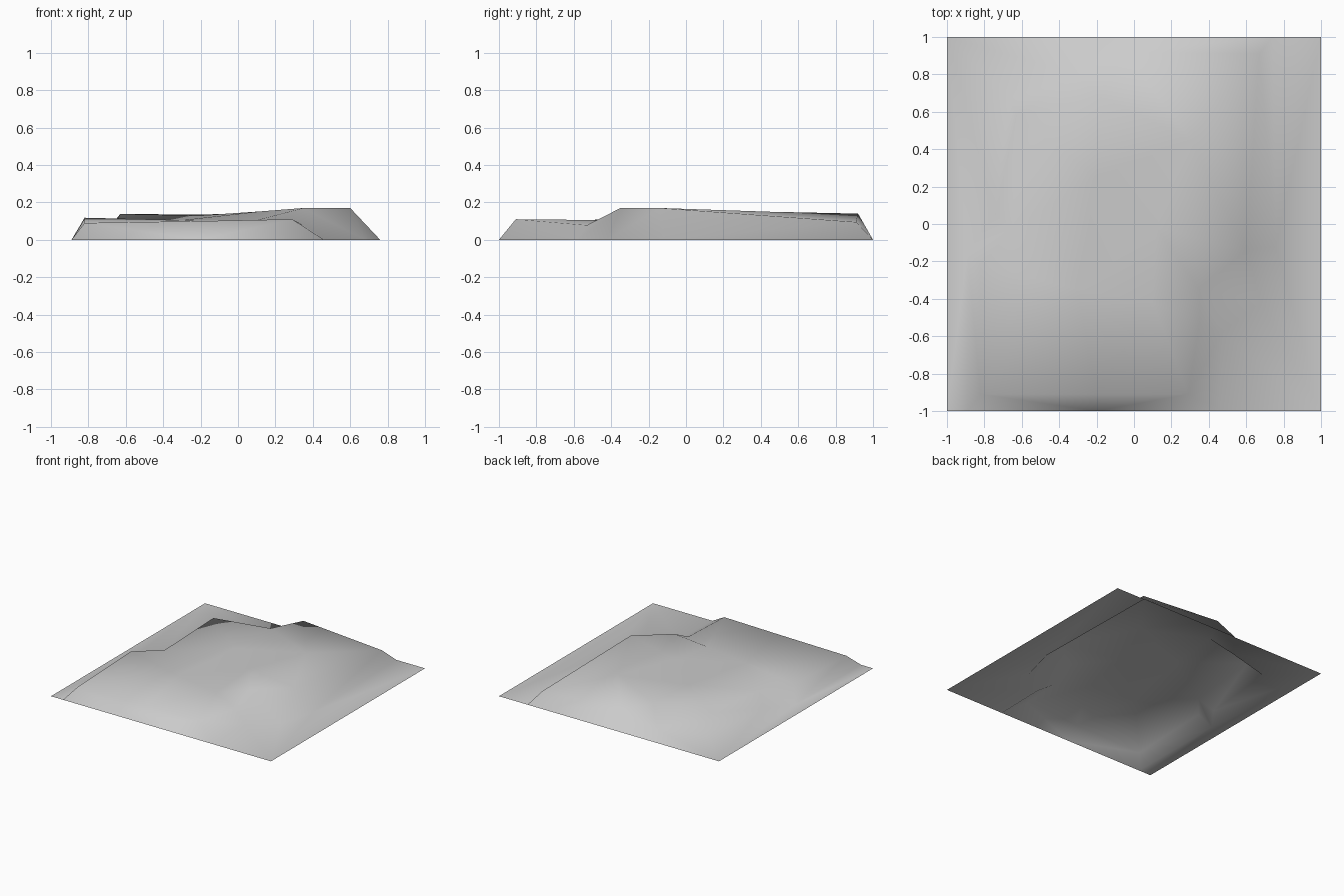
import bpy
import bmesh
from mathutils import Vector
from mathutils.geometry import delaunay_2d_cdt

if "Cube" in bpy.data.objects:
    bpy.data.objects.remove(bpy.data.objects["Cube"], do_unlink=True)

# One plain grey for the ground
grey = bpy.data.materials.new("ground_grey")
grey.use_nodes = True
colour = (0.6, 0.6, 0.6, 1)
grey.diffuse_color = colour
bsdf = next(n for n in grey.node_tree.nodes if n.type == "BSDF_PRINCIPLED")
bsdf.inputs["Base Color"].default_value = colour

# Upper rim of the plateau, anticlockwise from the front corner
crown = [(-.82, -.91, .09), (-.2, -.91, .1), (.29, -.91, .11), (.35, -.53, .078),
         (.35, -.35, .17), (.6, -.14, .17), (.67, .91, .095), (-.05, .92, .14),
         (-.18, .68, .135), (-.63, .58, .138), (-.65, -.02, .1), (-.82, -.22, .118)]

# Foot of the slope below each rim point
foot = [(-.89, -1), (-.2, -1), (.46, -1), (.47, -.58),
        (.68, -.42), (.76, -.12), (.74, 1), (-.16, 1),
        (-.3, .8), (-.68, .7), (-.74, .05), (-.89, -.15)]

# Gentle rises inside the plateau
inner = [(-.3, -.35, .105), (.1, -.42, .105), (-.2, .25, .13),
         (.12, -.02, .152), (.3, .45, .15)]

corners = [(x, y, 0) for x in (-1, 1) for y in (-1, 1)]
points = crown + [(x, y, 0) for x, y in foot] + inner + corners


def loop_edges(start, count):
    return [(start + i, start + (i + 1) % count) for i in range(count)]


# Triangulate the sheet, keeping the rim and foot as edges
n = len(crown)
edges = loop_edges(0, n) + loop_edges(n, n) + [(i, n + i) for i in range(n)]
flat, _, faces, origins, _, _ = delaunay_2d_cdt(
    [Vector(p[:2]) for p in points], edges, [], 0, 1e-5)

bm = bmesh.new()
verts = []
for co, source in zip(flat, origins):
    height = points[source[0]][2] if source else 0
    verts.append(bm.verts.new((co.x, co.y, height)))
for face in faces:
    f = bm.faces.new([verts[i] for i in face])
    f.normal_update()
    if f.normal.z < 0:
        f.normal_flip()
    f.smooth = True

mesh = bpy.data.meshes.new("terrain")
bm.to_mesh(mesh)
bm.free()
mesh.materials.append(grey)
terrain = bpy.data.objects.new("terrain", mesh)
bpy.context.collection.objects.link(terrain)
